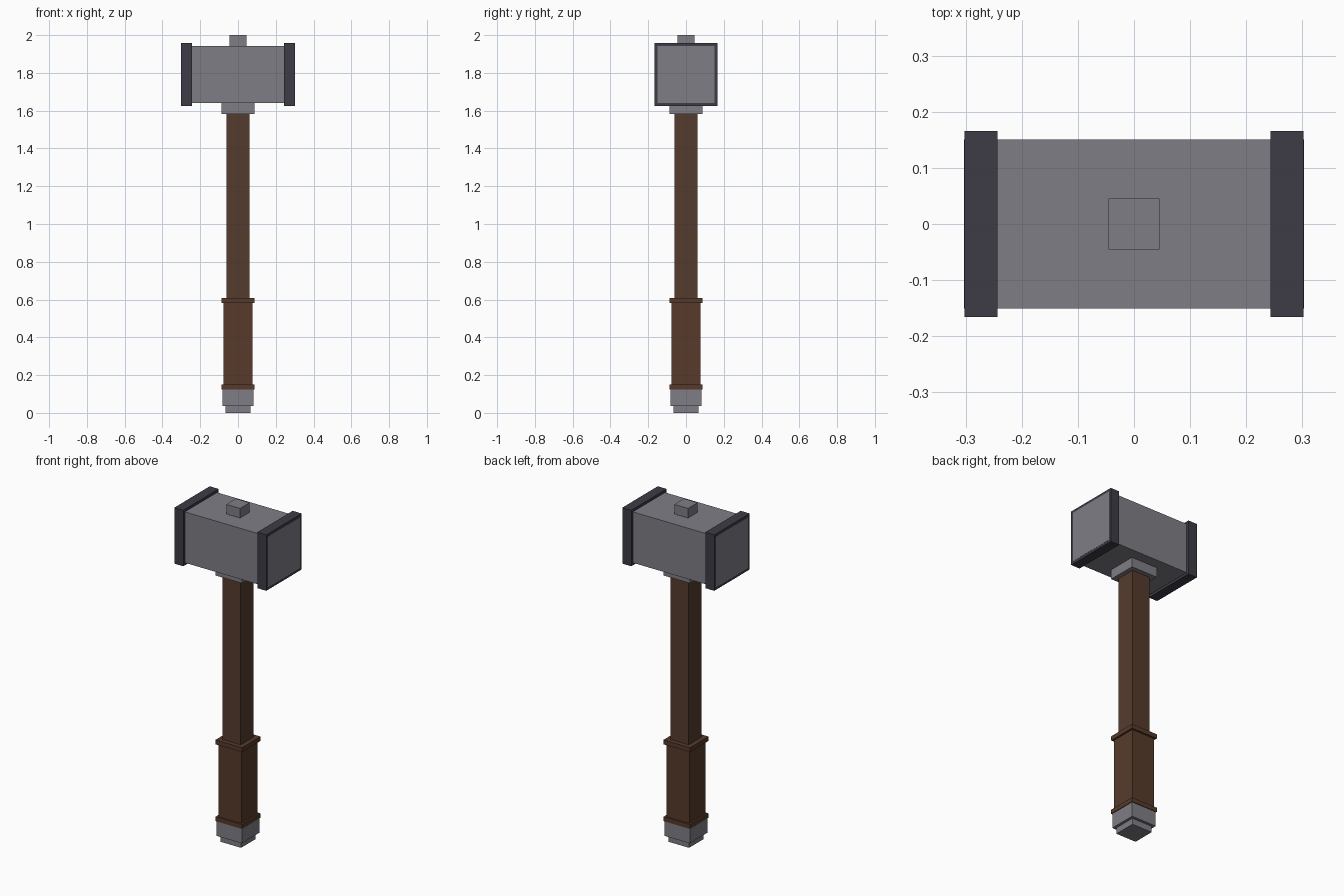
import bpy

cube = bpy.data.objects.get("Cube")
if cube:
    bpy.data.objects.remove(cube, do_unlink=True)


def material(name, rgb):
    mat = bpy.data.materials.new(name)
    mat.use_nodes = True
    colour = (*rgb, 1.0)
    mat.diffuse_color = colour
    mat.node_tree.nodes["Principled BSDF"].inputs["Base Color"].default_value = colour
    return mat


steel = material("steel grey", (0.21, 0.208, 0.24))
iron = material("dark iron", (0.048, 0.045, 0.061))
wood = material("brown wood", (0.09, 0.044, 0.027))
leather = material("brown leather", (0.095, 0.043, 0.024))


def block(name, half_x, half_y, bottom, top, mat, x=0.0):
    """Box given by half widths and its bottom and top heights."""
    bpy.ops.mesh.primitive_cube_add(size=1, location=(x, 0, (bottom + top) / 2))
    obj = bpy.context.object
    obj.name = name
    obj.scale = (2 * half_x, 2 * half_y, top - bottom)
    bpy.ops.object.transform_apply(location=False, rotation=False, scale=True)
    obj.data.materials.append(mat)
    return obj


def post(name, half, bottom, top, mat):
    """Square section part on the handle axis."""
    return block(name, half, half, bottom, top, mat)


# Pommel
post("pommel_cap", 0.067, 0.0, 0.037, steel)
post("pommel", 0.083, 0.037, 0.125, steel)

# Grip with a ring at each end
post("grip_lower_ring", 0.087, 0.125, 0.151, leather)
post("grip", 0.076, 0.151, 0.581, leather)
post("grip_upper_ring", 0.087, 0.581, 0.607, leather)

# Shaft and the collar under the head
post("shaft", 0.06, 0.607, 1.583, wood)
post("collar", 0.087, 1.583, 1.641, steel)

# Head, with its striking faces showing inside the iron bands
block("head", 0.303, 0.151, 1.641, 1.943, steel)
for side, x in (("left", 0.2725), ("right", -0.2725)):
    block(side + "_head_band", 0.0295, 0.166, 1.626, 1.958, iron, x)

# Shaft end standing out of the top
post("top_peg", 0.045, 1.943, 2.0, steel)
